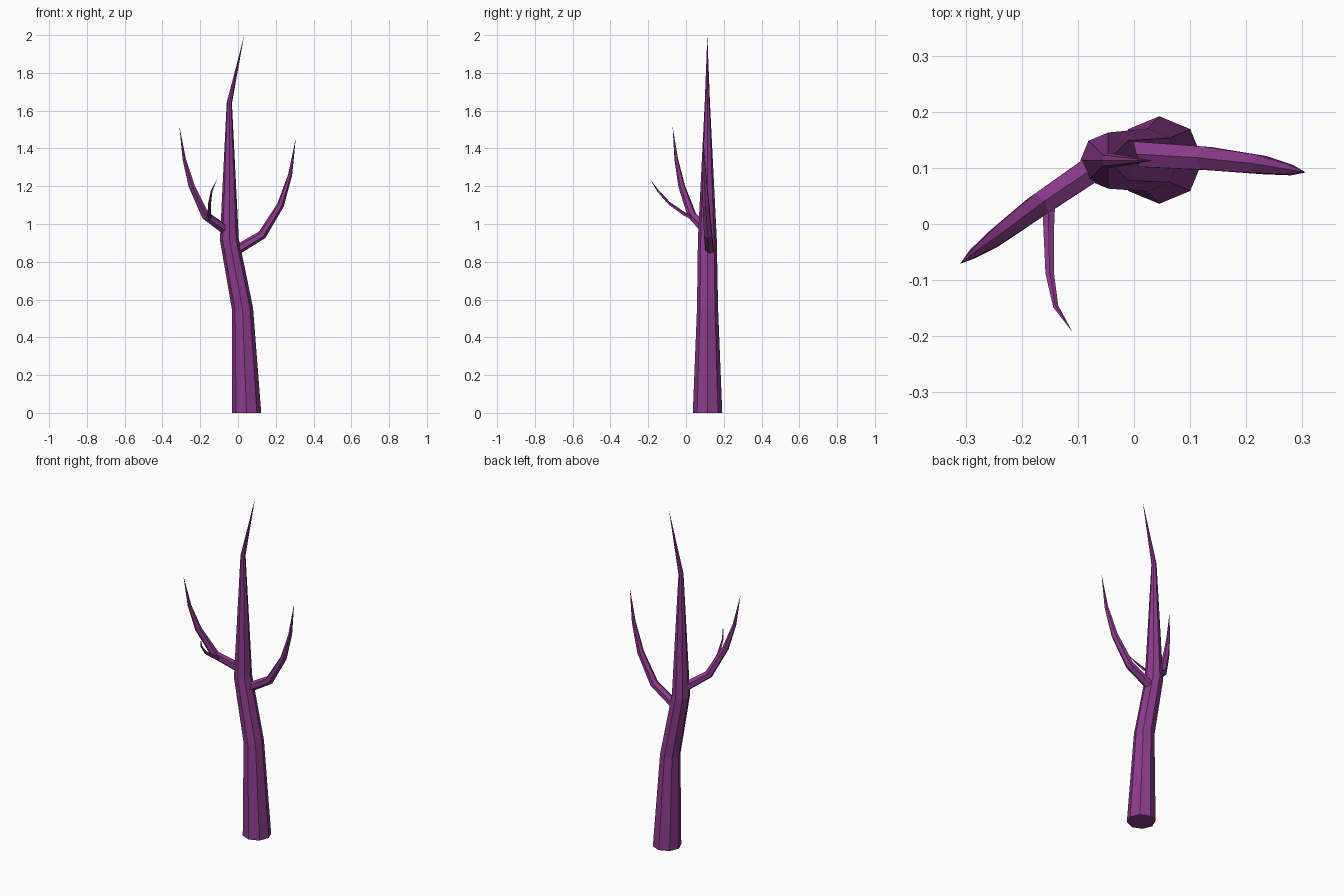
import bpy, bmesh, math
from mathutils import Vector

if "Cube" in bpy.data.objects:
    bpy.data.objects.remove(bpy.data.objects["Cube"])

bark = bpy.data.materials.new("purple_bark")
bark.diffuse_color = (0.26, 0.045, 0.26, 1)
bark.use_nodes = True
bark.node_tree.nodes["Principled BSDF"].inputs["Base Color"].default_value = bark.diffuse_color


def limb(name, sides, path, flat_start=False):
    """Tapered faceted tube; path holds (x, y, z, radius), last point is the tip."""
    pts = [Vector(p[:3]) for p in path]
    bm = bmesh.new()
    rings = []
    for i in range(len(pts) - 1):
        t = (pts[i + 1] - pts[i]).normalized()
        if i > 0:
            t = (t + (pts[i] - pts[i - 1]).normalized()).normalized()
        if i == 0 and flat_start:
            t = Vector((0, 0, 1))
        # vertical limbs are framed from x, leaning ones from z
        ref = Vector((1, 0, 0)) if flat_start else Vector((0, 0, 1))
        u = (ref - t * ref.dot(t)).normalized()
        v = t.cross(u)
        r = path[i][3]
        rings.append([bm.verts.new(pts[i] + r * (u * math.cos(a) + v * math.sin(a)))
                      for a in (2 * math.pi * k / sides for k in range(sides))])
    tip = bm.verts.new(pts[-1])
    for a, b in zip(rings, rings[1:]):
        for k in range(sides):
            n = (k + 1) % sides
            bm.faces.new((a[k], a[n], b[n], b[k]))
    for k in range(sides):
        bm.faces.new((rings[-1][k], rings[-1][(k + 1) % sides], tip))
    bm.faces.new(rings[0][::-1])
    bmesh.ops.recalc_face_normals(bm, faces=bm.faces)
    me = bpy.data.meshes.new(name)
    bm.to_mesh(me)
    bm.free()
    me.materials.append(bark)
    ob = bpy.data.objects.new(name, me)
    bpy.context.collection.objects.link(ob)
    return ob


# Trunk with a crooked top
limb("trunk", 8, [(0.045, 0.114, 0, 0.078), (0.024, 0.114, 0.55, 0.056),
                  (-0.046, 0.113, 0.92, 0.05), (-0.046, 0.113, 1.64, 0.014),
                  (0.033, 0.113, 2.0, 0)], flat_start=True)

# Main side branches
limb("right_branch", 6, [(-0.005, 0.125, 0.863, 0.026), (0.128, 0.117, 0.943, 0.024),
                         (0.225, 0.106, 1.10, 0.019), (0.276, 0.097, 1.26, 0.011),
                         (0.306, 0.092, 1.455, 0)])
limb("left_branch", 6, [(-0.06, 0.108, 0.965, 0.027), (-0.172, 0.032, 1.045, 0.024),
                        (-0.245, -0.023, 1.20, 0.018), (-0.284, -0.051, 1.34, 0.010),
                        (-0.31, -0.071, 1.515, 0)])

# Twig growing forward from the left branch
limb("twig", 5, [(-0.152, 0.035, 1.03, 0.012), (-0.152, -0.01, 1.053, 0.010),
                 (-0.15, -0.09, 1.11, 0.008), (-0.139, -0.148, 1.175, 0.005),
                 (-0.11, -0.192, 1.24, 0)])
